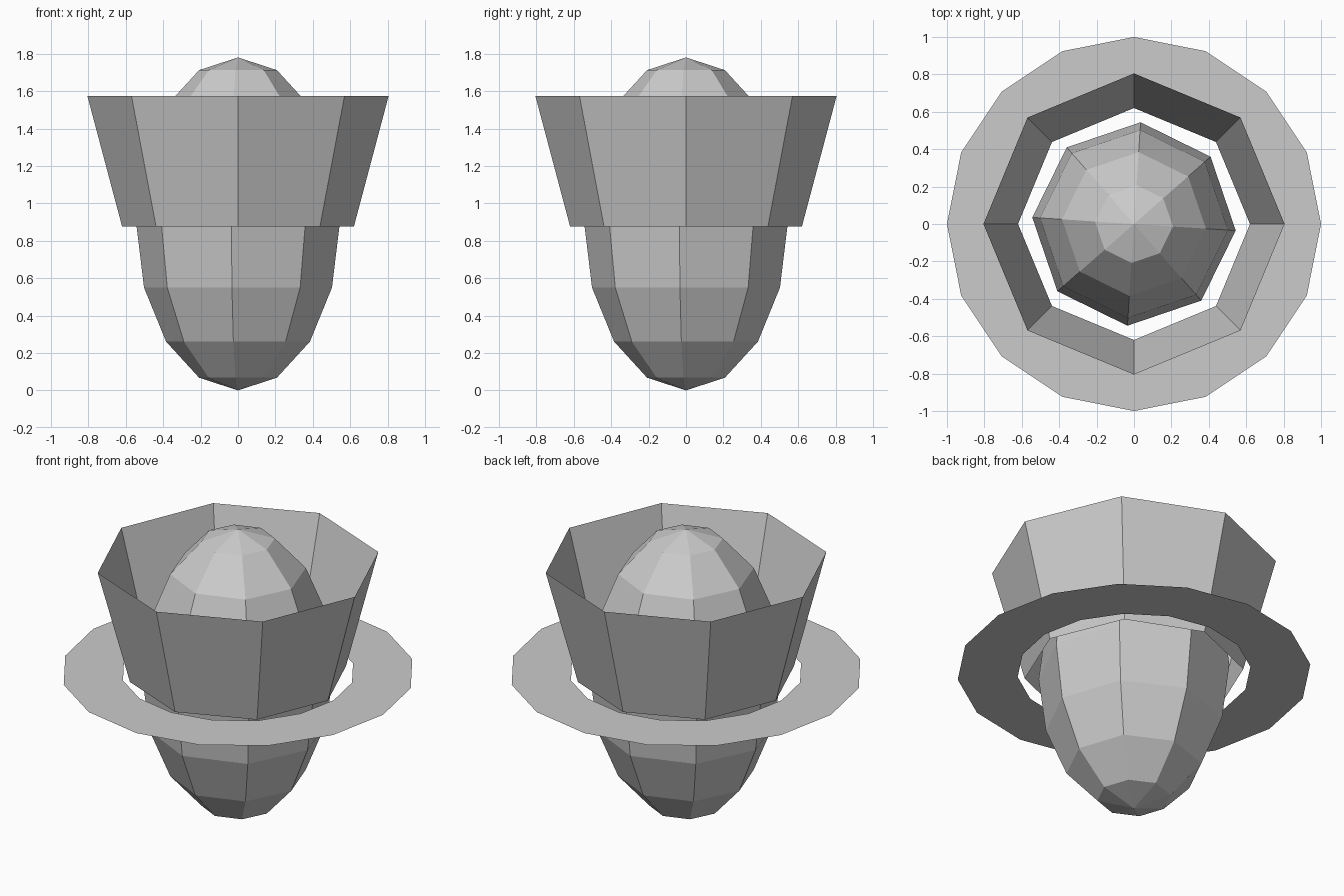
import bpy
import bmesh
from math import cos, sin, pi, radians

cube = bpy.data.objects.get("Cube")
if cube:
    bpy.data.objects.remove(cube)

# One plain grey for every part
grey = bpy.data.materials.new("light_grey")
grey.use_nodes = True
colour = (0.6, 0.6, 0.6, 1)
grey.diffuse_color = colour
grey.node_tree.nodes["Principled BSDF"].inputs["Base Color"].default_value = colour

MID = 0.89  # height of the middle of the model


def finish(name, bm):
    mesh = bpy.data.meshes.new(name)
    bm.to_mesh(mesh)
    bm.free()
    mesh.materials.append(grey)
    obj = bpy.data.objects.new(name, mesh)
    bpy.context.collection.objects.link(obj)
    return obj


def band(name, sides, lower, upper):
    """Open strip of quads between two (radius, height) circles."""
    bm = bmesh.new()
    loops = [[bm.verts.new((r * cos(2 * pi * i / sides), r * sin(2 * pi * i / sides), z))
              for i in range(sides)] for r, z in (lower, upper)]
    for i in range(sides):
        j = (i + 1) % sides
        bm.faces.new((loops[0][i], loops[0][j], loops[1][j], loops[1][i]))
    return finish(name, bm)


# Faceted egg-shaped core, turned slightly about its axis
bm = bmesh.new()
bmesh.ops.create_uvsphere(bm, u_segments=8, v_segments=8, radius=1)
core = finish("core", bm)
core.scale = (0.545, 0.545, MID)
core.location.z = MID
core.rotation_euler.z = radians(-3.7)

# Flared open collar around the upper half
band("collar", 8, (0.62, 0.877), (0.805, 1.573))

# Flat ring around the middle, facing up
band("flat_ring", 16, (1.0, MID), (0.66, MID))
